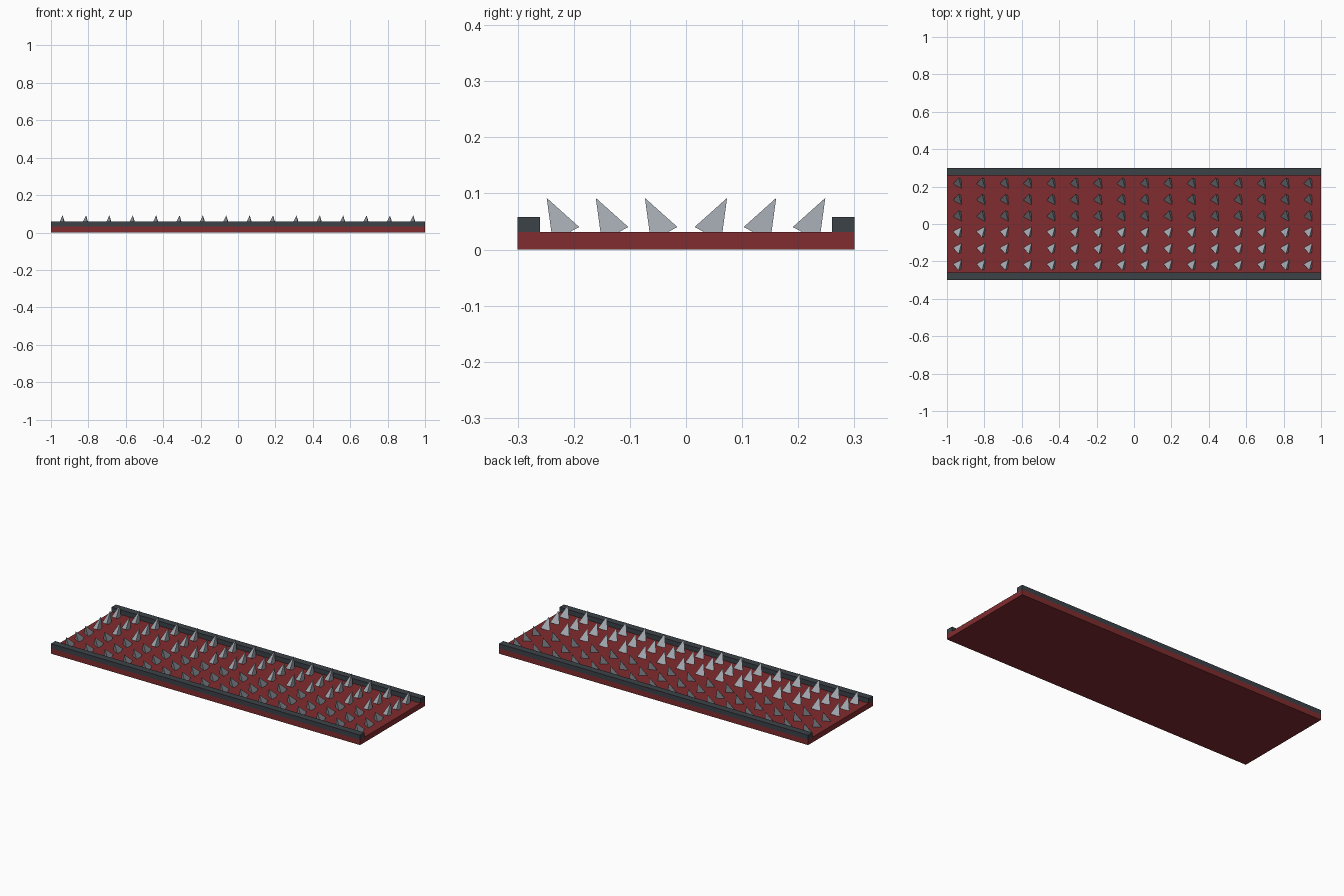
import bpy
import bmesh
from math import cos, sin, radians
from mathutils import Matrix, Vector

if "Cube" in bpy.data.objects:
    bpy.data.objects.remove(bpy.data.objects["Cube"])

PLATE_TOP = 0.031
SPACING = 0.125
COUNT = 16


def make_material(name, rgb):
    mat = bpy.data.materials.new(name)
    mat.use_nodes = True
    color = (*rgb, 1)
    mat.diffuse_color = color
    mat.node_tree.nodes["Principled BSDF"].inputs["Base Color"].default_value = color
    return mat


def add_object(name, bm, mat):
    bmesh.ops.recalc_face_normals(bm, faces=bm.faces[:])
    mesh = bpy.data.meshes.new(name)
    bm.to_mesh(mesh)
    bm.free()
    mesh.materials.append(mat)
    obj = bpy.data.objects.new(name, mesh)
    bpy.context.collection.objects.link(obj)
    return obj


def add_box(name, low, high, mat):
    low, high = Vector(low), Vector(high)
    bm = bmesh.new()
    matrix = Matrix.Translation((low + high) / 2) @ Matrix.Diagonal((*(high - low), 1))
    bmesh.ops.create_cube(bm, size=1, matrix=matrix)
    return add_object(name, bm, mat)


def add_spike_row(name, y, tilt, mat):
    # Three-sided pyramid with a flat side to +x, leaning along y
    radius, height = 0.031, 0.073
    place = Matrix.Translation((-0.9375, y, 0.0275)) @ Matrix.Rotation(tilt, 4, "X")
    bm = bmesh.new()
    base = []
    for angle in (60, 180, 300):
        a = radians(angle)
        base.append(bm.verts.new(place @ Vector((radius * cos(a), radius * sin(a), 0))))
    tip = bm.verts.new(place @ Vector((0, 0, height)))
    bm.faces.new(base)
    for i in range(3):
        bm.faces.new((base[i], base[(i + 1) % 3], tip))
    row = add_object(name, bm, mat)
    array = row.modifiers.new("repeat", "ARRAY")
    array.count = COUNT
    array.use_relative_offset = False
    array.use_constant_offset = True
    array.constant_offset_displace = (SPACING, 0, 0)


red = make_material("dark red", (0.216, 0.025, 0.028))
charcoal = make_material("charcoal", (0.045, 0.055, 0.064))
steel = make_material("steel grey", (0.37, 0.40, 0.44))

# Base plate
add_box("base_plate", (-1, -0.3, 0), (1, 0.3, PLATE_TOP), red)

# Rails and outward-leaning spike rows on each side
for side, label in ((-1, "front"), (1, "back")):
    ys = sorted((side * 0.26, side * 0.3))
    add_box(label + "_rail", (-1, ys[0], PLATE_TOP), (1, ys[1], 0.058), charcoal)
    for i in range(3):
        y = side * (0.039 + 0.0875 * i)
        add_spike_row(f"{label}_spike_row_{i + 1}", y, -side * radians(28), steel)
